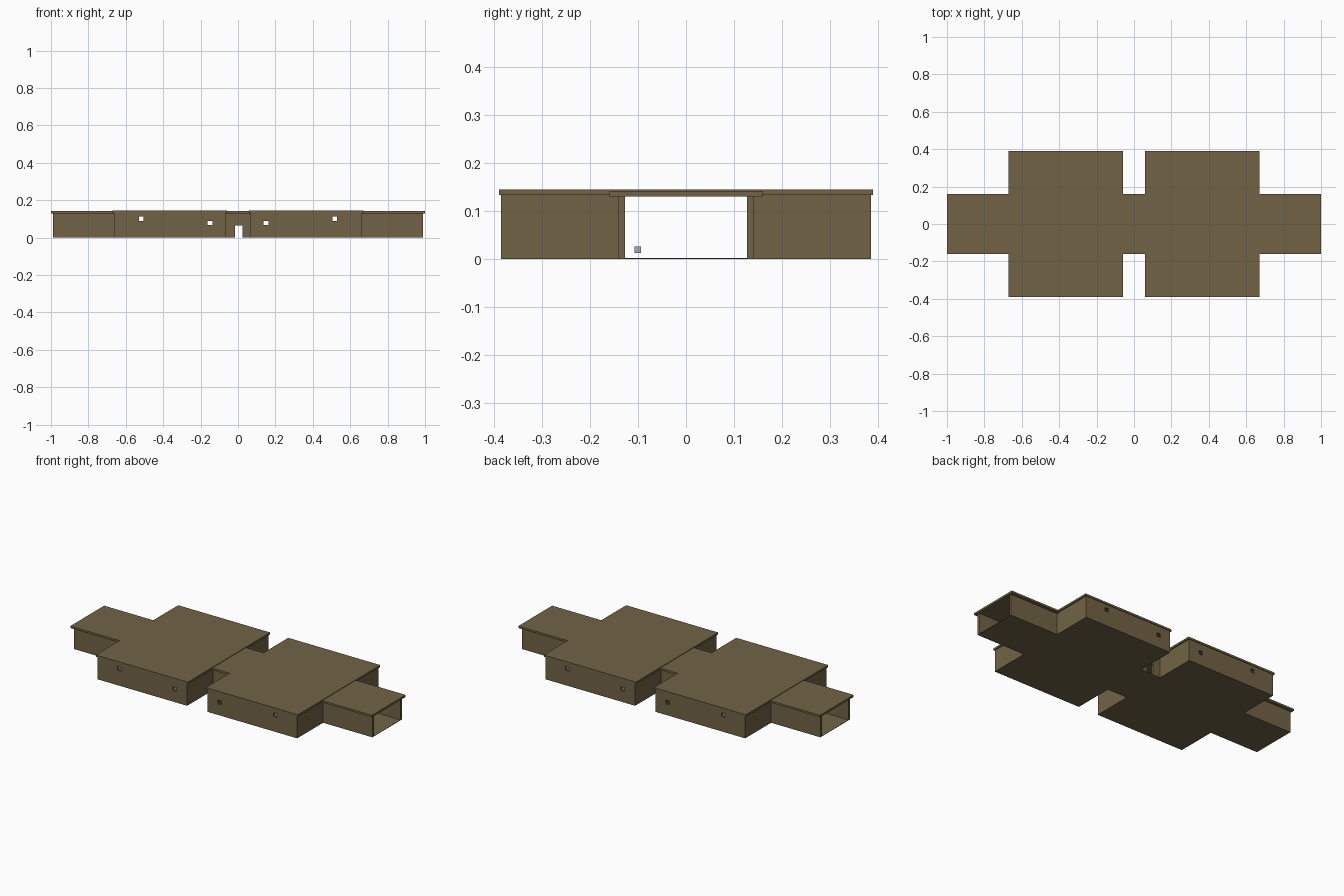
import bpy, bmesh

if "Cube" in bpy.data.objects:
    bpy.data.objects.remove(bpy.data.objects["Cube"])

def material(name, rgb):
    m = bpy.data.materials.new(name)
    m.diffuse_color = (*rgb, 1)
    m.use_nodes = True
    m.node_tree.nodes["Principled BSDF"].inputs["Base Color"].default_value = m.diffuse_color
    return m

BROWN = material("weathered_brown", (0.165, 0.125, 0.06))
GREY = material("pale_grey", (0.4, 0.4, 0.42))

def panel(name, axis, us, vs, lo, hi, skip=(), mat=BROWN):
    """Slab lying across `axis` from lo to hi; us/vs are grid breaks, skipped cells are openings."""
    def pt(u, v, w):
        return {"x": (w, u, v), "y": (u, w, v), "z": (u, v, w)}[axis]
    bm = bmesh.new()
    vert = {(i, j): bm.verts.new(pt(u, v, lo)) for i, u in enumerate(us) for j, v in enumerate(vs)}
    for i in range(len(us) - 1):
        for j in range(len(vs) - 1):
            if (i, j) not in skip:
                bm.faces.new([vert[i, j], vert[i + 1, j], vert[i + 1, j + 1], vert[i, j + 1]])
    ext = bmesh.ops.extrude_face_region(bm, geom=bm.faces[:], use_keep_orig=True)
    moved = [g for g in ext["geom"] if isinstance(g, bmesh.types.BMVert)]
    bmesh.ops.translate(bm, verts=moved, vec=pt(0, 0, hi - lo))
    bmesh.ops.delete(bm, geom=[v for v in bm.verts if not v.link_faces], context="VERTS")
    bmesh.ops.recalc_face_normals(bm, faces=bm.faces[:])
    me = bpy.data.meshes.new(name)
    bm.to_mesh(me)
    bm.free()
    me.materials.append(mat)
    ob = bpy.data.objects.new(name, me)
    bpy.context.collection.objects.link(ob)
    return ob

IN, OUT, END = 0.067, 0.663, 0.99      # block inner and outer wall, wing end
DEP, HALL, HALL_IN = 0.386, 0.141, 0.127
Z0, ZH, ZB = 0.002, 0.13, 0.133        # floor top, hall wall top, block wall top
T = 0.01

# One-piece floor in the plan's outline
panel("floor", "z", [-END, -OUT, -IN, IN, OUT, END], [-DEP, -HALL, HALL, DEP], 0, Z0,
      {(0, 0), (2, 0), (4, 0), (0, 2), (2, 2), (4, 2)})

for s, side in ((-1, "left"), (1, "right")):
    def span(*xs):
        return sorted(s * x for x in xs)

    # Roof slabs
    panel(f"{side}_block_roof", "z", span(0.06, 0.67), [-0.39, 0.39], ZB, 0.145)
    panel(f"{side}_wing_roof", "z", span(OUT - T, 1.0), [-0.16, 0.16], ZH, 0.142)

    # Cross walls with wide hall openings
    for x, label in ((IN, "inner"), (OUT - T, "outer")):
        lo, hi = span(x, x + T)
        panel(f"{side}_{label}_wall", "x", [-DEP + T, -HALL_IN, HALL_IN, DEP - T],
              [Z0, ZH, ZB], lo, hi, {(1, 0)})

    for f, face in ((-1, "front"), (1, "back")):
        # Long wall with a low window near the middle and a high one further out
        us = span(IN, 0.136, 0.162, 0.505, 0.53, OUT)
        holes = {(1, 1), (3, 3)} if s > 0 else {(3, 1), (1, 3)}
        lo, hi = sorted((f * DEP, f * (DEP - T)))
        panel(f"{side}_{face}_wall", "y", us, [Z0, 0.067, 0.09, 0.0901, 0.112, ZB], lo, hi, holes)
        # Wing side wall
        lo, hi = sorted((f * HALL, f * HALL_IN))
        panel(f"{side}_wing_{face}_wall", "y", span(OUT, END), [Z0, ZH], lo, hi)

# Connecting passage with a doorway on each side
panel("passage_roof", "z", [-IN - T, IN + T], [-0.16, 0.16], ZH, 0.142)
for f, face in ((-1, "front"), (1, "back")):
    lo, hi = sorted((f * HALL, f * HALL_IN))
    panel(f"passage_{face}_wall", "y", [-IN, -0.017, 0.025, IN], [Z0, 0.065, ZH], lo, hi, {(1, 0)})

# Small grey box in the passage
panel("small_box", "z", [-0.05, -0.037], [-0.107, -0.094], 0.013, 0.026, mat=GREY)
